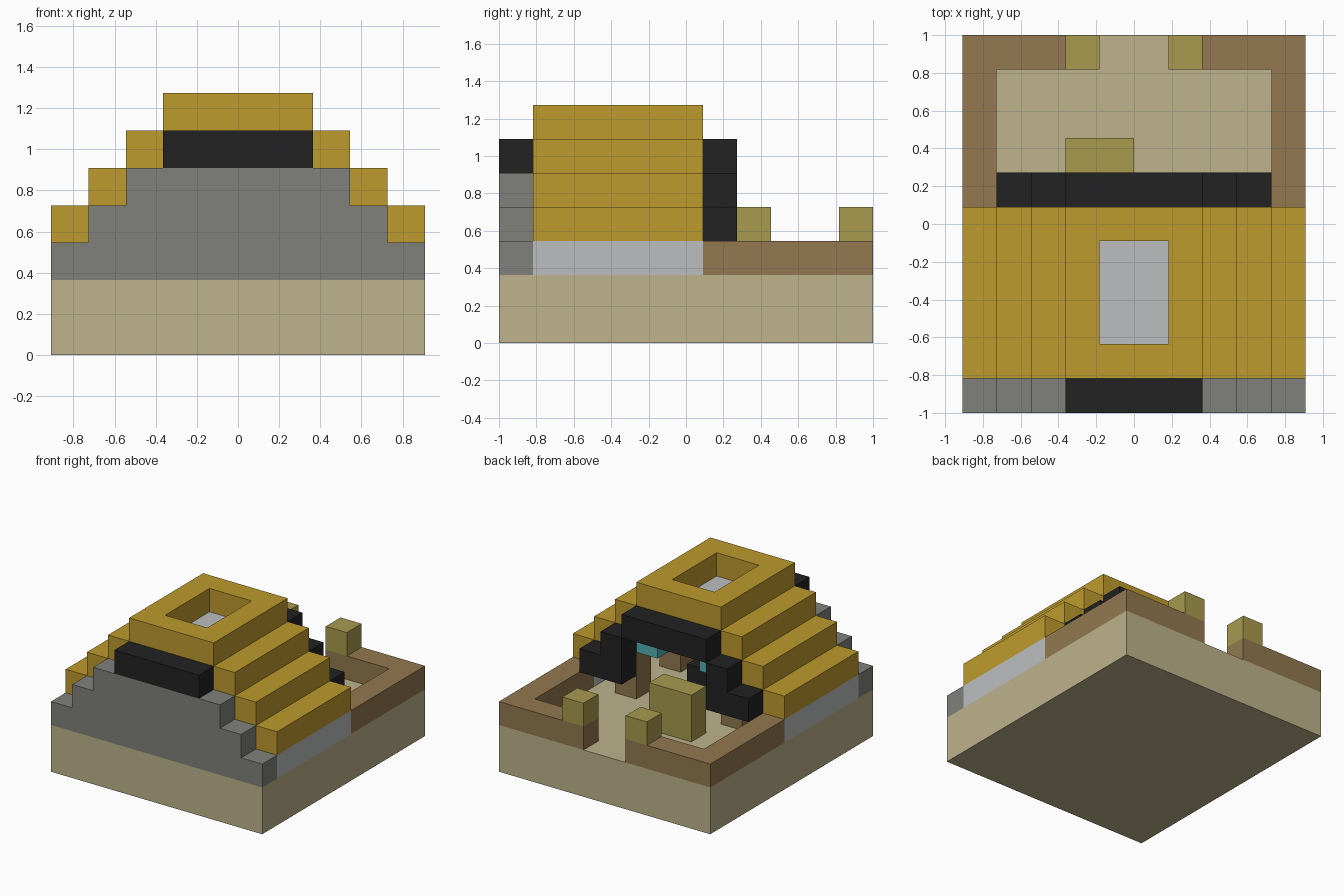
import bpy
import bmesh
from mathutils import Vector

cube = bpy.data.objects.get("Cube")
if cube:
    bpy.data.objects.remove(cube, do_unlink=True)

U = 2 / 11  # one block


def material(name, rgb):
    """Flat material from an 8-bit sRGB colour."""
    lin = [((c / 255 + 0.055) / 1.055) ** 2.4 for c in rgb] + [1]
    m = bpy.data.materials.new(name)
    m.use_nodes = True
    m.diffuse_color = lin
    m.node_tree.nodes["Principled BSDF"].inputs["Base Color"].default_value = lin
    return m


SAND = material("pale sand", (189, 179, 140))
GOLD = material("gold", (190, 155, 45))
BLACK = material("black", (34, 34, 34))
STONE = material("stone grey", (128, 129, 123))
LIGHT = material("light grey", (187, 190, 191))
BROWN = material("brown", (147, 121, 80))
OLIVE = material("olive", (168, 154, 78))
TEAL = material("teal", (82, 176, 180))


def finish(name, bm, mat):
    bmesh.ops.recalc_face_normals(bm, faces=bm.faces)
    bmesh.ops.scale(bm, vec=(U, U, U), verts=bm.verts)
    me = bpy.data.meshes.new(name)
    bm.to_mesh(me)
    bm.free()
    me.materials.append(mat)
    ob = bpy.data.objects.new(name, me)
    bpy.context.collection.objects.link(ob)
    return ob


def prism(name, points, move, mat):
    """Extrude a closed outline of 3D points along a vector."""
    bm = bmesh.new()
    face = bm.faces.new([bm.verts.new(p) for p in points])
    out = bmesh.ops.extrude_face_region(bm, geom=[face], use_keep_orig=True)
    verts = [v for v in out["geom"] if isinstance(v, bmesh.types.BMVert)]
    bmesh.ops.translate(bm, verts=verts, vec=move)
    return finish(name, bm, mat)


def box(name, x, y, z, mat):
    outline = [(x[i], y[j], z[0]) for i, j in ((0, 0), (1, 0), (1, 1), (0, 1))]
    return prism(name, outline, Vector((0, 0, z[1] - z[0])), mat)


def pair(name, x, y, z, mat):
    """The same box on both sides of the centre line."""
    box("left_" + name, x, y, z, mat)
    box("right_" + name, (-x[1], -x[0]), y, z, mat)


def ring(name, outer, inner, z, mat):
    """Slab with a rectangular opening; rectangles are x0, x1, y0, y1."""
    bm = bmesh.new()

    def loop(r, h):
        return [bm.verts.new((r[i], r[j], h)) for i, j in ((0, 2), (1, 2), (1, 3), (0, 3))]

    loops = [loop(outer, z[0]), loop(outer, z[1]), loop(inner, z[1]), loop(inner, z[0])]
    for a, b in zip(loops, loops[1:] + loops[:1]):
        for i in range(4):
            k = (i + 1) % 4
            bm.faces.new((a[i], a[k], b[k], b[i]))
    return finish(name, bm, mat)


house = (-4.5, 0.5)
front = (-5.5, -4.5)
porch = (0.5, 1.5)

# Ground slab
box("ground", (-5, 5), (-5.5, 5.5), (0, 2), SAND)

# Stepped front wall with its black cap
half = [(5, 2), (5, 3), (4, 3), (4, 4), (3, 4), (3, 5)]
steps = half + [(-x, z) for x, z in reversed(half)]
prism("front_wall", [(x, front[0], z) for x, z in steps], Vector((0, 1, 0)), STONE)
box("front_cap", (-2, 2), front, (5, 6), BLACK)

# Low side walls and stepped roof
pair("side_wall", (4, 5), house, (2, 3), LIGHT)
for i in range(3):
    pair("roof_step_%d" % (i + 1), (4 - i, 5 - i), house, (3 + i, 4 + i), GOLD)
ring("roof_top", (-2, 2) + house, (-1, 1, -3.5, -0.5), (6, 7), GOLD)
box("ceiling", (-2, 2), house, (5, 6), LIGHT)

# Black stepped arch at the back
box("arch_lintel", (-2, 2), porch, (5, 6), BLACK)
pair("arch_inner_step", (2, 3), porch, (3, 5), BLACK)
pair("arch_outer_step", (3, 4), porch, (3, 4), BLACK)

# Interior posts, lamps and table
pair("back_post", (2, 3), (-0.5, 0.5), (2, 5), BROWN)
pair("front_post", (2, 3), (-3.5, -2.5), (2, 5), BROWN)
pair("lamp", (1, 2), (-0.5, 0.5), (4, 5), TEAL)
box("table", (-1, 1), (-2.5, -1.5), (2, 3), BLACK)

# Yard fence, gate posts and block
fence = [(4, 0.5), (5, 0.5), (5, 5.5), (1, 5.5), (1, 4.5), (4, 4.5)]
for side, s in (("left", 1), ("right", -1)):
    prism(side + "_fence", [(s * x, y, 2) for x, y in fence], Vector((0, 0, 1)), BROWN)
pair("gate_post", (1, 2), (4.5, 5.5), (3, 4), OLIVE)
box("yard_block", (-2, 0), (1.5, 2.5), (2, 4), OLIVE)
